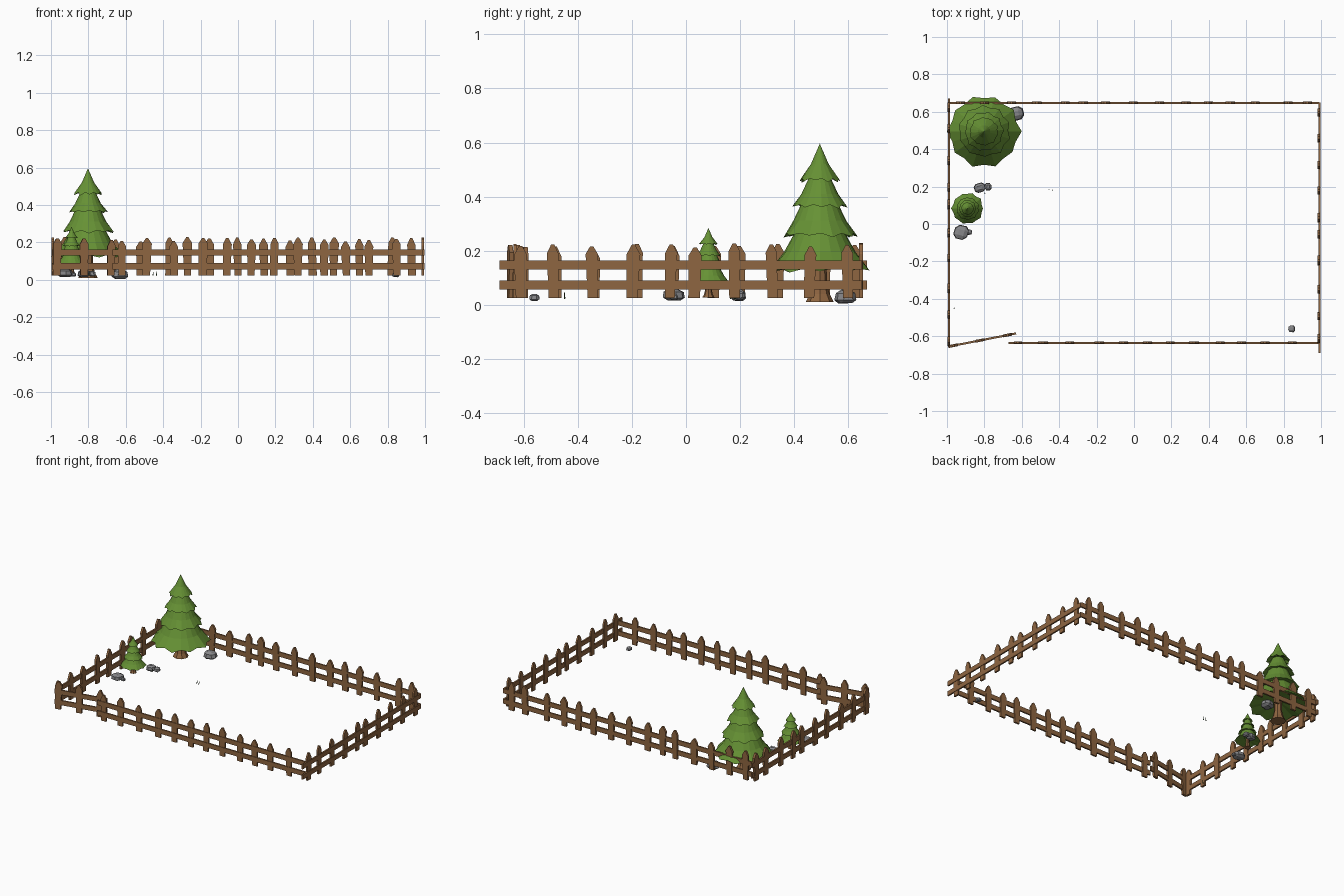
import bpy, bmesh, math, random
from mathutils import Vector, Matrix

if "Cube" in bpy.data.objects:
    bpy.data.objects.remove(bpy.data.objects["Cube"])
random.seed(4)


def material(name, rgb):
    m = bpy.data.materials.new(name)
    m.diffuse_color = (*rgb, 1)
    m.use_nodes = True
    m.node_tree.nodes["Principled BSDF"].inputs["Base Color"].default_value = m.diffuse_color
    return m


WOOD = material("fence brown", (0.275, 0.132, 0.053))
BARK = material("bark brown", (0.275, 0.132, 0.053))
LEAF = material("pine green", (0.133, 0.285, 0.035))
STONE = material("stone grey", (0.24, 0.24, 0.25))
GRASS = material("dark grass", (0.03, 0.06, 0.02))


def finish(bm, name, mat):
    bmesh.ops.recalc_face_normals(bm, faces=bm.faces[:])
    me = bpy.data.meshes.new(name)
    bm.to_mesh(me)
    bm.free()
    me.materials.append(mat)
    ob = bpy.data.objects.new(name, me)
    bpy.context.collection.objects.link(ob)
    return ob


def add_slab(bm, outline, depth, offset, frame):
    """Extrude an (along, height) outline; frame maps it to the world."""
    rings = []
    for d in (offset - depth / 2, offset + depth / 2):
        rings.append([bm.verts.new(frame @ Vector((a, d, h))) for a, h in outline])
    n = len(outline)
    bm.faces.new(rings[0])
    bm.faces.new(rings[1][::-1])
    for i in range(n):
        j = (i + 1) % n
        bm.faces.new((rings[0][i], rings[1][i], rings[1][j], rings[0][j]))


def fence(name, start, end, stations, inset=0.002, thick=0.012):
    """Two rails from start to end with pointed pickets; left of travel is inside."""
    a, b = Vector((*start, 0)), Vector((*end, 0))
    u = (b - a).normalized()
    frame = Matrix.Translation(a) @ Matrix.Rotation(math.atan2(u.y, u.x), 4, 'Z')
    length = (b - a).length
    bm = bmesh.new()
    for z0, z1 in ((0.056, 0.089), (0.130, 0.163)):
        add_slab(bm, [(0, z0), (length, z0), (length, z1), (0, z1)], 0.011, -inset, frame)
    finish(bm, name + "_rails", WOOD)
    bm = bmesh.new()
    for s in stations:
        w0, w1 = random.uniform(0.018, 0.022), random.uniform(0.021, 0.026)
        lean = random.uniform(-0.006, 0.006)
        top = random.uniform(0.205, 0.228)
        sh = top - random.uniform(0.028, 0.036)
        c = s + lean
        outline = [(s - w0, 0.024), (s + w0, 0.024), (c + w1, sh),
                   (c + 0.006, top), (c - 0.006, top), (c - w1, sh)]
        add_slab(bm, outline, thick, inset, frame)
    finish(bm, name + "_pickets", WOOD)


# Fence sides and the half-open gate
front_x = [-.62, -.49, -.34, -.19, -.06, .07, .19, .32, .46, .58, .70, .85]
back_x = [-.93, -.80, -.66, -.52, -.37, -.27, -.15, 0, .14, .28, .40, .51, .65, .82, .93]
right_y = [-.61, -.49, -.345, -.20, -.06, .03, .18, .32, .455, .60]
left_y = [.62, .51, .34, .20, .10, -.05, -.18, -.34, -.48, -.63]
fence("front_fence", (-0.67, -0.635), (0.99, -0.635), [x + 0.67 for x in front_x])
fence("right_fence", (0.99, -0.69), (0.99, 0.65), [y + 0.69 for y in right_y])
fence("back_fence", (0.99, 0.648), (-0.99, 0.648), [0.99 - x for x in back_x], 0, 0.015)
fence("left_fence", (-0.99, 0.67), (-0.99, -0.66), [0.67 - y for y in left_y], 0, 0.015)
fence("gate", (-0.99, -0.655), (-0.63, -0.585), [0.02, 0.17, 0.315], 0, 0.015)


def tree(name, x, y, base, s):
    """Star-rimmed cone tiers over a flared trunk; heights are above the base."""
    n = 10
    bm = bmesh.new()
    # (bottom, top, bottom radius, top radius)
    for k, (z0, z1, r0, r1) in enumerate(((0.112, 0.27, 0.198, 0.085), (0.242, 0.37, 0.143, 0.065),
                                          (0.348, 0.46, 0.107, 0.040), (0.445, 0.586, 0.079, 0.0))):
        rim, under, upper = [], [], []
        r_mid = r1 + (r0 - r1) * 0.42
        for i in range(2 * n):
            ang = math.pi * i / n + 0.35 * k
            tip = i % 2 == 0
            r = r0 * (random.uniform(0.94, 1.02) if tip else 0.90)
            z = z0 + (random.uniform(-0.004, 0.006) if tip else 0.012)
            d = Vector((math.cos(ang), math.sin(ang), 0))
            rim.append(bm.verts.new(d * r + Vector((0, 0, z))))
            # middle ring gives the swept skirt
            upper.append(bm.verts.new(d * r_mid + Vector((0, 0, z0 + (z1 - z0) * 0.46))))
        top = bm.verts.new((0, 0, z1 + (0.03 if r1 else 0)))
        low = bm.verts.new((0, 0, z0 + 0.035))
        neck = [bm.verts.new((v.co.x * r1 / r_mid, v.co.y * r1 / r_mid, z1)) for v in upper] if r1 else None
        for i in range(2 * n):
            j = (i + 1) % (2 * n)
            bm.faces.new((rim[i], rim[j], upper[j], upper[i]))
            bm.faces.new((rim[j], rim[i], low))
            if neck:
                bm.faces.new((upper[i], upper[j], neck[j], neck[i]))
                bm.faces.new((neck[i], neck[j], top))
            else:
                bm.faces.new((upper[i], upper[j], top))
    tf = Matrix.Translation((x, y, base)) @ Matrix.Scale(s, 4)
    bm.transform(tf)
    finish(bm, name + "_foliage", LEAF)
    # trunk
    bm = bmesh.new()
    rings = []
    for z, r in ((0, 0.052), (0.03, 0.036), (0.07, 0.027), (0.17, 0.024)):
        rings.append([bm.verts.new((r * math.cos(math.tau * i / 8), r * math.sin(math.tau * i / 8), z))
                      for i in range(8)])
    for p, q in zip(rings, rings[1:]):
        for i in range(8):
            bm.faces.new((p[i], p[(i + 1) % 8], q[(i + 1) % 8], q[i]))
    bm.faces.new(rings[0])
    bm.faces.new(rings[-1])
    bm.transform(tf)
    finish(bm, name + "_trunk", BARK)


tree("large_pine", -0.802, 0.495, 0.010, 1.0)
tree("small_pine", -0.890, 0.083, 0.026, 0.44)


def rock(name, x, y, z, sx, sy, sz):
    bm = bmesh.new()
    bmesh.ops.create_cube(bm, size=1)
    for v in bm.verts:
        v.co *= random.uniform(0.90, 1.08)
        if v.co.z > 0:
            v.co.x *= 0.85
            v.co.y *= 0.85
    bmesh.ops.bevel(bm, geom=bm.edges[:], offset=0.24, segments=1, affect='EDGES', profile=0.5)
    bm.transform(Matrix.Translation((x, y, z + sz / 2)) @ Matrix.Rotation(random.uniform(-.35, .35), 4, 'Z')
                 @ Matrix.Diagonal((sx, sy, sz, 1)))
    finish(bm, name, STONE)


# Rocks beside the trees and in the front right corner
rock("back_rock", -0.63, 0.590, 0.006, 0.085, 0.075, 0.050)
rock("middle_rock", -0.825, 0.193, 0.015, 0.060, 0.050, 0.040)
rock("middle_rock_small", -0.780, 0.200, 0.018, 0.038, 0.040, 0.030)
rock("left_rock", -0.925, -0.045, 0.015, 0.080, 0.080, 0.042)
rock("left_rock_small", -0.880, -0.043, 0.018, 0.028, 0.028, 0.022)
rock("corner_rock", 0.842, -0.560, 0.014, 0.038, 0.038, 0.026)

# Tiny grass blades
bm = bmesh.new()
for x, y in ((-0.453, 0.183), (-0.435, 0.180), (-0.960, -0.450), (-0.797, 0.165)):
    bmesh.ops.create_cone(bm, segments=3, radius1=0.004, radius2=0.001, depth=0.024, cap_ends=True,
                          matrix=Matrix.Translation((x, y, 0.034)) @ Matrix.Rotation(0.15, 4, 'Y'))
finish(bm, "grass_blades", GRASS)
